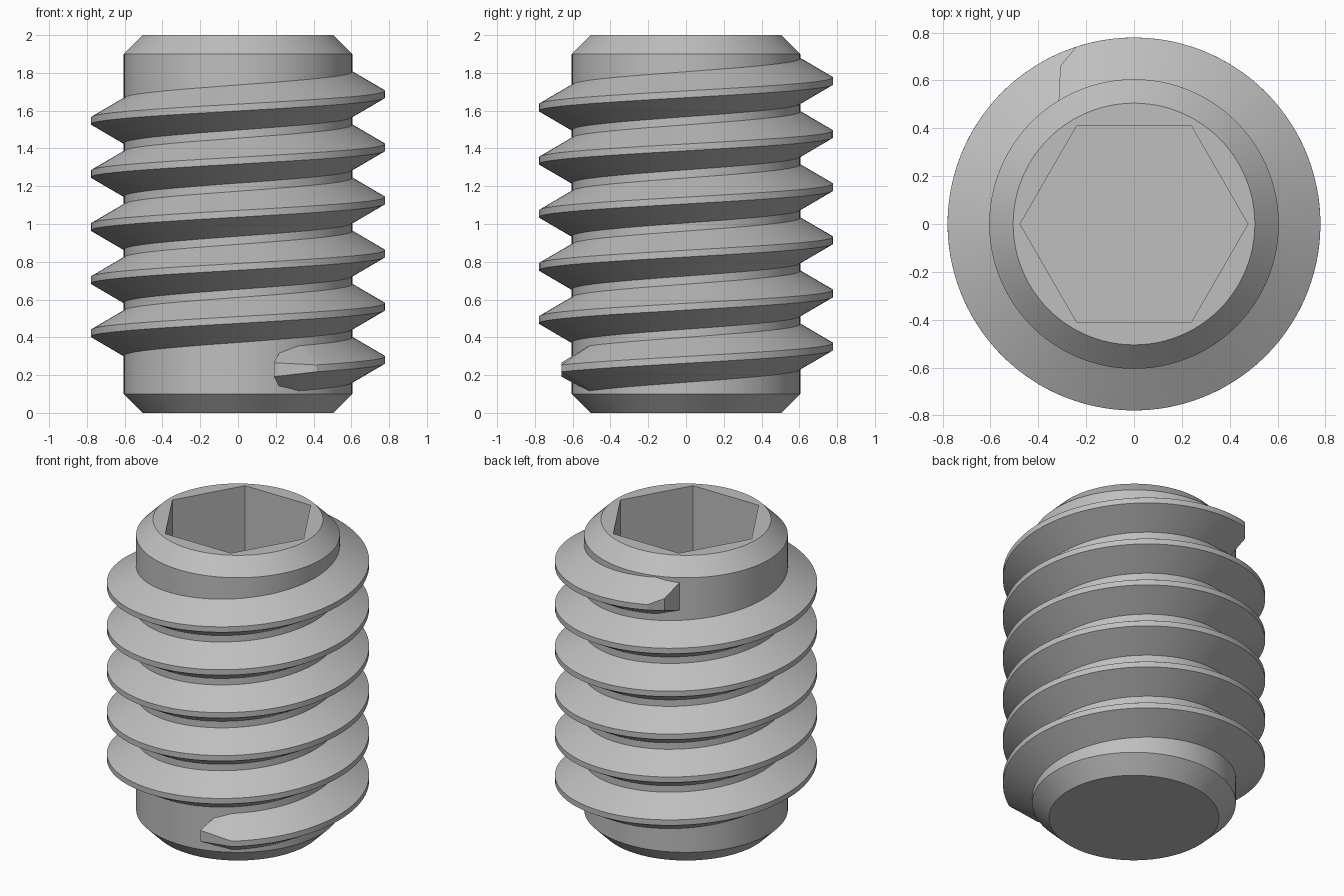
import bpy, bmesh
from math import sin, cos, radians, pi

cube = bpy.data.objects.get("Cube")
if cube:
    bpy.data.objects.remove(cube)

steel = bpy.data.materials.new("plain_grey_steel")
steel.use_nodes = True
GREY = (0.52, 0.52, 0.52, 1)
steel.diffuse_color = GREY
steel.node_tree.nodes["Principled BSDF"].inputs["Base Color"].default_value = GREY


def polar(r, a, z):
    return (r * cos(a), r * sin(a), z)


def finish(bm, name):
    bmesh.ops.recalc_face_normals(bm, faces=bm.faces)
    mesh = bpy.data.meshes.new(name)
    bm.to_mesh(mesh)
    bm.free()
    mesh.materials.append(steel)
    ob = bpy.data.objects.new(name, mesh)
    bpy.context.collection.objects.link(ob)
    bpy.ops.object.select_all(action='DESELECT')
    ob.select_set(True)
    bpy.context.view_layer.objects.active = ob
    bpy.ops.object.shade_smooth_by_angle(angle=radians(30))
    return ob


def join_rings(bm, a, b):
    n = len(a)
    for i in range(n):
        j = (i + 1) % n
        bm.faces.new((a[i], a[j], b[j], b[i]))


# Chamfered core with a hexagonal socket in the top
SEG = 96
CORE, CHAMFER, HEIGHT = 0.605, 0.1, 2.0
HEX, DEPTH = 0.476, 0.75


def ring(bm, r, z, n):
    return [bm.verts.new(polar(r, 2 * pi * i / n, z)) for i in range(n)]


bm = bmesh.new()
outline = [(CORE - CHAMFER, 0), (CORE, CHAMFER),
           (CORE, HEIGHT - CHAMFER), (CORE - CHAMFER, HEIGHT)]
rings = [ring(bm, r, z, SEG) for r, z in outline]
for low, high in zip(rings, rings[1:]):
    join_rings(bm, low, high)
bm.faces.new(rings[0])
rim = ring(bm, HEX, HEIGHT, 6)
floor = ring(bm, HEX, HEIGHT - DEPTH, 6)
join_rings(bm, rim, floor)
bm.faces.new(floor)
step = SEG // 6
for i in range(6):
    arc = [rings[-1][(i * step + k) % SEG] for k in range(step + 1)]
    bm.faces.new(arc + [rim[(i + 1) % 6], rim[i]])
finish(bm, "screw_core")

# Right-handed helical thread with pointed run-outs
PITCH, Z0 = 0.2812, 0.281
ROOT, CREST = 0.595, 0.779
ROOT_HALF, CREST_HALF = 0.125, 0.018
START, END = radians(-57.8), radians(5 * 360 + 108)


def section(bm, root, crest):
    """Each argument is (radius, angle, centre height, half width)."""
    (r, a, z, h), (rc, ac, zc, hc) = root, crest
    return [bm.verts.new(p) for p in (
        polar(r, a, z - h), polar(rc, ac, zc - hc),
        polar(rc, ac, zc + hc), polar(r, a, z + h))]


def height(a):
    return Z0 + PITCH * a / (2 * pi)


bm = bmesh.new()
z = height(START) - 0.007
sections = [section(bm, (ROOT, radians(-68), z, 0.095),
                    (0.687, radians(-74), z, 0.037))]
STEPS = 520
for i in range(STEPS + 1):
    a = START + (END - START) * i / STEPS
    sections.append(section(bm, (ROOT, a, height(a), ROOT_HALF),
                            (CREST, a, height(a), CREST_HALF)))
z = height(END) + 0.006
sections.append(section(bm, (ROOT, END + radians(14), z, 0.095),
                        (0.729, END + radians(7), z, 0.04)))
for s, t in zip(sections, sections[1:]):
    join_rings(bm, s, t)
bm.faces.new(sections[0])
bm.faces.new(sections[-1])
finish(bm, "screw_thread")
